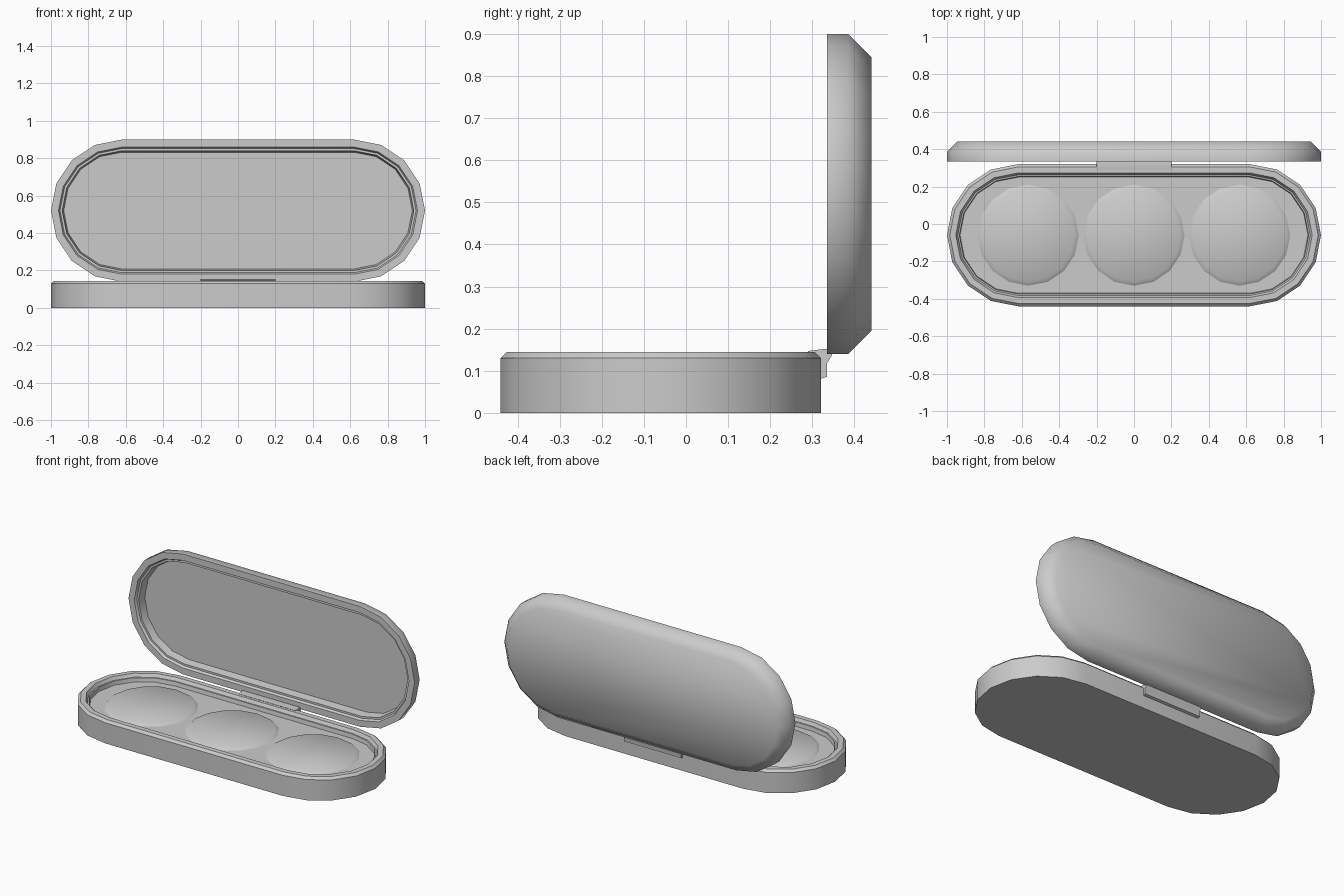
import bpy, bmesh, math

if "Cube" in bpy.data.objects:
    bpy.data.objects.remove(bpy.data.objects["Cube"])

HALF, RAD, CY = 0.62, 0.38, -0.06


def stadium(inset):
    """Rounded-end outline, 8 segments per end."""
    r = RAD - inset
    pts = []
    for sx, start in ((1, -90), (-1, 90)):
        for i in range(9):
            a = math.radians(start + i * 22.5)
            pts.append((sx * HALF + r * math.cos(a), r * math.sin(a)))
    return pts


def circle(r, n=16):
    return [(r * math.cos(2 * math.pi * i / n), r * math.sin(2 * math.pi * i / n)) for i in range(n)]


def loft(name, rings, place, angle, cap_start=True):
    """Skin a list of (outline, height) rings and cap the ends."""
    bm = bmesh.new()
    loops = [[bm.verts.new(place(x, y, h)) for x, y in outline] for outline, h in rings]
    for a, b in zip(loops, loops[1:]):
        n = len(a)
        for i in range(n):
            j = (i + 1) % n
            bm.faces.new((a[i], a[j], b[j], b[i]))
    if cap_start:
        bm.faces.new(loops[0][::-1])
    bm.faces.new(loops[-1])
    if cap_start:
        bmesh.ops.recalc_face_normals(bm, faces=bm.faces)
    mesh = bpy.data.meshes.new(name)
    bm.to_mesh(mesh)
    bm.free()
    ob = bpy.data.objects.new(name, mesh)
    bpy.context.collection.objects.link(ob)
    bpy.ops.object.select_all(action='DESELECT')
    ob.select_set(True)
    bpy.context.view_layer.objects.active = ob
    bpy.ops.object.shade_smooth_by_angle(angle=math.radians(angle))
    return ob


# Lower tray: wall, bevelled rim, recessed floor
tray = [(0, 0), (0, 0.13), (0.015, 0.145), (0.047, 0.145), (0.058, 0.125), (0.066, 0.125), (0.07, 0.10)]
loft("tray", [(stadium(i), z) for i, z in tray], lambda x, y, h: (x, y + CY, h), 30)

# Three raised pads on the tray floor
for k, cx in enumerate((-0.565, 0, 0.565)):
    loft(f"pad_{k + 1}", [(circle(0.27), 0.10), (circle(0.247), 0.115)],
         lambda x, y, h: (x + cx, y + CY, h), 60, cap_start=False)

# Upright lid: bevelled back, rim, stepped recess facing the front
lid = [(0.055, 0.44), (0, 0.385), (0, 0.335), (0.04, 0.335), (0.048, 0.35), (0.06, 0.35), (0.068, 0.40)]
loft("lid", [(stadium(i), d) for i, d in lid], lambda x, y, h: (x, h, y + 0.52), 50)

# Hinge strip joining tray and lid
profile = [(0.29, 0.147), (0.318, 0.08), (0.335, 0.086), (0.335, 0.118),
           (0.347, 0.138), (0.347, 0.148), (0.33, 0.152)]
loft("hinge", [(profile, -0.2), (profile, 0.2)], lambda y, z, h: (h, y, z), 40)
